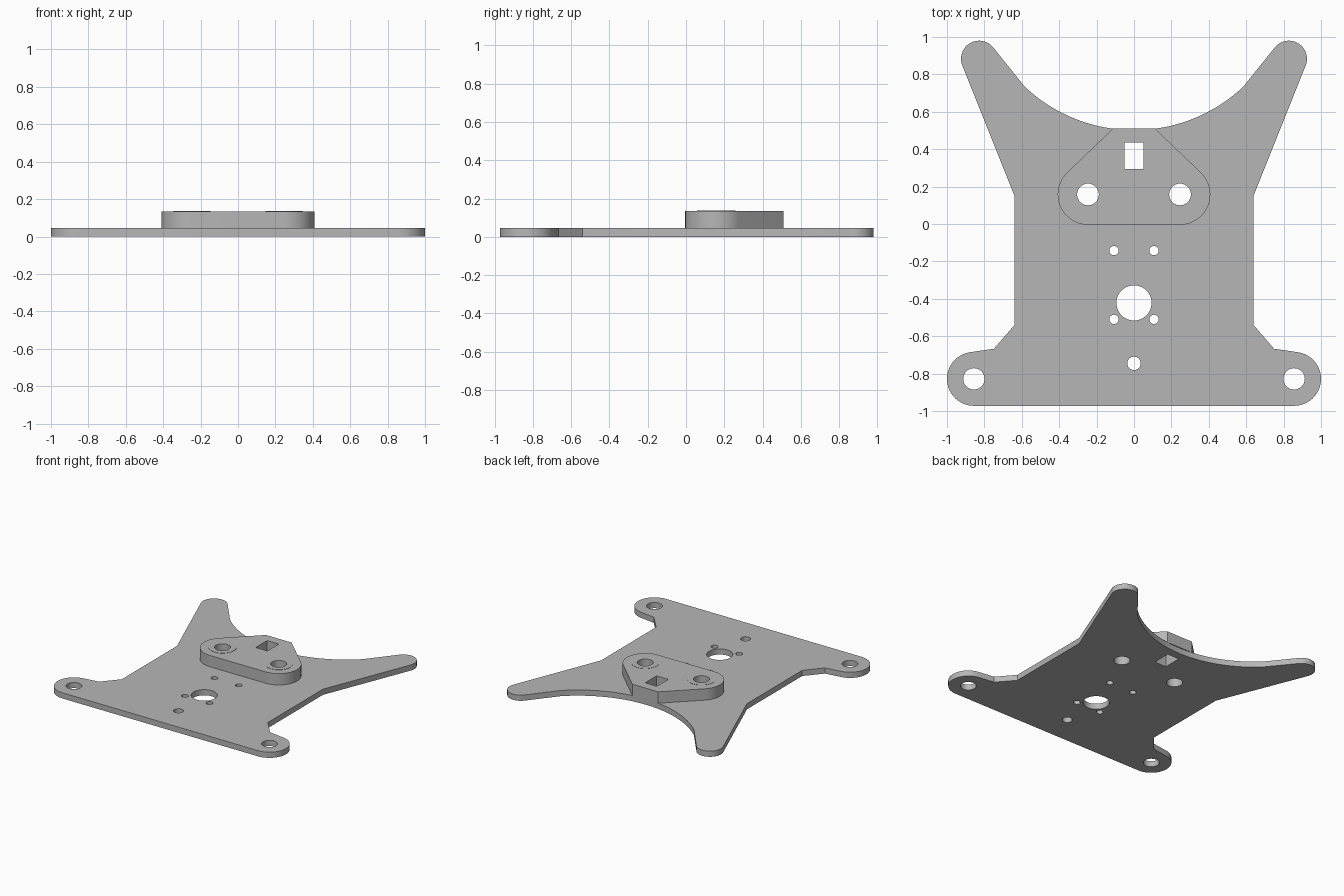
import bpy, bmesh
from math import sin, cos, asin, radians, degrees

cube = bpy.data.objects.get("Cube")
if cube:
    bpy.data.objects.remove(cube)

grey = bpy.data.materials.new("plain grey")
grey.use_nodes = True
grey.diffuse_color = (0.47, 0.47, 0.47, 1)
grey.node_tree.nodes["Principled BSDF"].inputs["Base Color"].default_value = grey.diffuse_color


def arc(cx, cy, r, start, end, n=24):
    angles = [radians(start + (end - start) * i / n) for i in range(n + 1)]
    return [(cx + r * cos(a), cy + r * sin(a)) for a in angles]


def circle(cx, cy, r, n=40):
    return arc(cx, cy, r, 0, 360, n)[:-1]


def mirrored(half):
    """Close a left-to-right half outline with its mirror image."""
    return half + [(-x, y) for x, y in reversed(half) if abs(x) > 1e-5]


def slab(name, loops, z0, z1):
    """Extrude an outline with holes between two heights."""
    curve = bpy.data.curves.new(name, 'CURVE')
    curve.dimensions = '2D'
    curve.fill_mode = 'BOTH'
    curve.extrude = (z1 - z0) / 2
    for loop in loops:
        spline = curve.splines.new('POLY')
        spline.points.add(len(loop) - 1)
        for point, (x, y) in zip(spline.points, loop):
            point.co = (x, y, 0, 1)
        spline.use_cyclic_u = True
    obj = bpy.data.objects.new(name, curve)
    bpy.context.collection.objects.link(obj)
    bpy.ops.object.select_all(action='DESELECT')
    obj.select_set(True)
    bpy.context.view_layer.objects.active = obj
    bpy.ops.object.convert(target='MESH')
    obj = bpy.context.view_layer.objects.active
    bm = bmesh.new()
    bm.from_mesh(obj.data)
    bmesh.ops.remove_doubles(bm, verts=bm.verts, dist=1e-5)
    bmesh.ops.translate(bm, verts=bm.verts, vec=(0, 0, (z0 + z1) / 2))
    bmesh.ops.recalc_face_normals(bm, faces=bm.faces)
    bm.to_mesh(obj.data)
    bm.free()
    obj.data.materials.clear()
    obj.data.materials.append(grey)
    bpy.ops.object.shade_smooth_by_angle(angle=radians(25))
    return obj


PLATE_TOP, BLOCK_TOP = 0.045, 0.135

# Holes shared by the plate and the raised block
pins = [circle(s * 0.246, 0.158, 0.058) for s in (-1, 1)]
slot = [(-0.051, 0.294), (0.051, 0.294), (0.051, 0.437), (-0.051, 0.437)]

# Base plate: foot, waist, arm and the wide curved notch at the back
notch_r, notch_y, notch_x = 0.851, 1.353, 0.583
notch_a = degrees(asin(notch_x / notch_r))
half = arc(-0.856, -0.828, 0.144, 270, 100)
half += [(-0.749, -0.667), (-0.639, -0.54), (-0.639, 0.15)]
half += arc(-0.828, 0.883, 0.097, 201, 39)
half += arc(0, notch_y, notch_r, 270 - notch_a, 270)
holes = [circle(s * 0.856, -0.828, 0.057) for s in (-1, 1)]
holes += [circle(s * 0.107, y, 0.025, 24) for s in (-1, 1) for y in (-0.142, -0.51)]
holes += [circle(0, -0.422, 0.094), circle(0, -0.745, 0.036, 28)]
slab("base_plate", [mirrored(half), slot] + pins + holes, 0, PLATE_TOP)

# Raised block with rounded front corners and a narrow flat back
half = arc(-0.246, 0.158, 0.162, 270, 135) + [(-0.113, 0.51)]
slab("raised_block", [mirrored(half), slot] + pins, PLATE_TOP, BLOCK_TOP)

# Faint raised rims around the block's holes
for side, s, pin in (("right", -1, pins[0]), ("left", 1, pins[1])):
    slab(side + "_hole_rim", [circle(s * 0.246, 0.158, 0.1), pin], BLOCK_TOP, BLOCK_TOP + 0.002)
